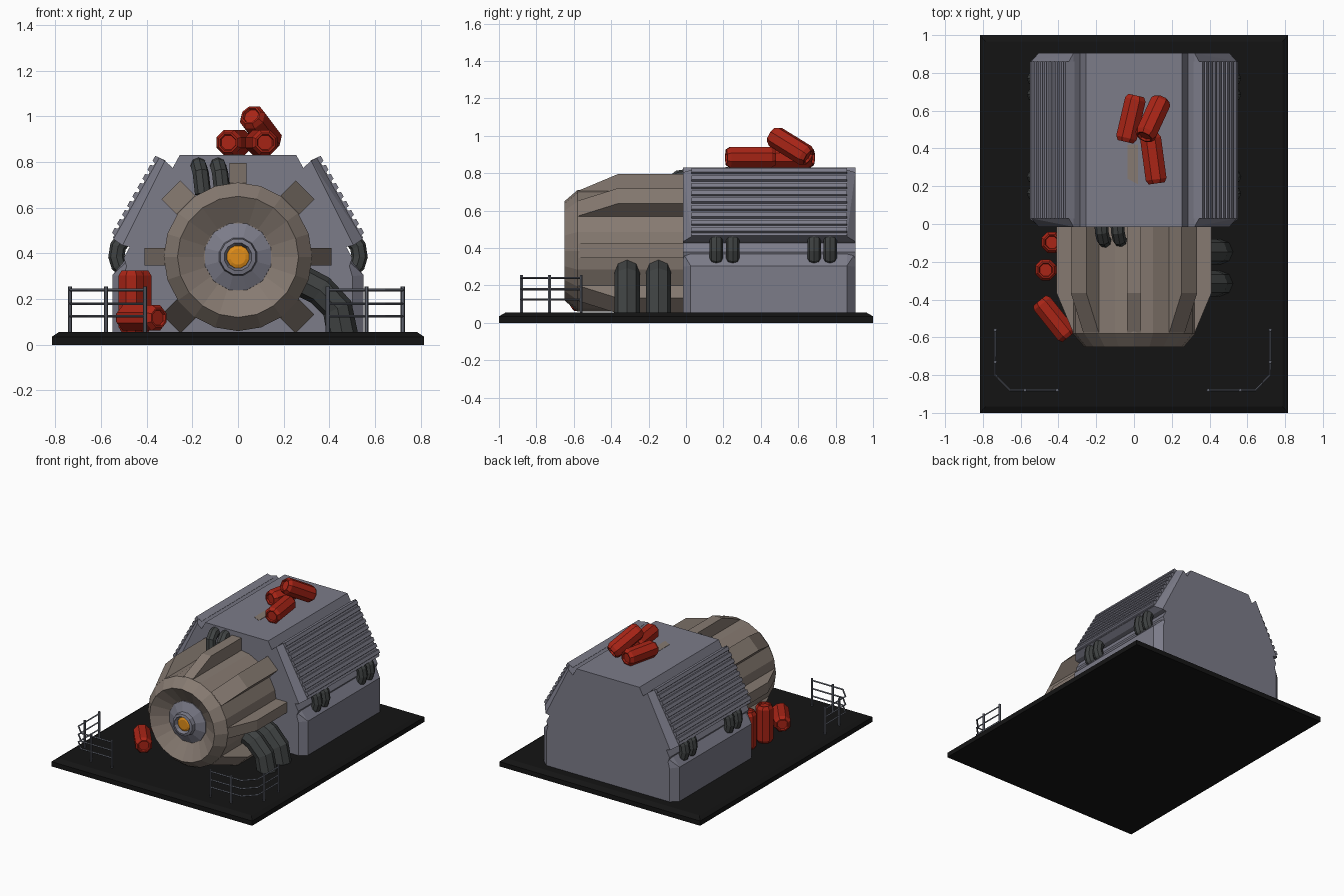
import bpy, bmesh, math
from mathutils import Vector, Matrix

if "Cube" in bpy.data.objects:
    bpy.data.objects.remove(bpy.data.objects["Cube"])


def material(name, col):
    m = bpy.data.materials.new(name)
    m.diffuse_color = (*col, 1)
    m.use_nodes = True
    m.node_tree.nodes["Principled BSDF"].inputs["Base Color"].default_value = m.diffuse_color
    return m


STEEL = material("blue_steel", (0.20, 0.20, 0.25))
BROWN = material("drum_brown", (0.24, 0.195, 0.165))
BLACK = material("base_black", (0.007, 0.007, 0.007))
RUBBER = material("hose_dark", (0.05, 0.055, 0.055))
RED = material("canister_red", (0.40, 0.018, 0.008))
ORANGE = material("lamp_orange", (0.75, 0.27, 0.01))
RAIL = material("rail_steel", (0.12, 0.13, 0.16))


def finish(bm, name, mat):
    bmesh.ops.recalc_face_normals(bm, faces=bm.faces)
    me = bpy.data.meshes.new(name)
    bm.to_mesh(me)
    bm.free()
    me.materials.append(mat)
    ob = bpy.data.objects.new(name, me)
    bpy.context.collection.objects.link(ob)
    return ob


def hull(name, pts, mat):
    """Convex solid around the given points."""
    bm = bmesh.new()
    for p in pts:
        bm.verts.new(p)
    bmesh.ops.convex_hull(bm, input=bm.verts)
    bmesh.ops.dissolve_limit(bm, angle_limit=0.01, verts=bm.verts, edges=bm.edges)
    return finish(bm, name, mat)


def prism(name, profile, y0, y1, mat):
    """Extrude an x-z outline along y."""
    bm = bmesh.new()
    f = bm.faces.new([bm.verts.new((x, y0, z)) for x, z in profile])
    ext = bmesh.ops.extrude_face_region(bm, geom=[f])["geom"]
    bmesh.ops.translate(bm, vec=(0, y1 - y0, 0),
                        verts=[v for v in ext if isinstance(v, bmesh.types.BMVert)])
    return finish(bm, name, mat)


def lathe(name, profile, sides, origin, axis, mat, turn=0.0):
    """Revolve (radius, height) points about an axis."""
    bm = bmesh.new()
    rings = [[bm.verts.new((r * math.cos(turn + math.tau * i / sides),
                            r * math.sin(turn + math.tau * i / sides), h))
              for i in range(sides)] for r, h in profile]
    for a, b in zip(rings, rings[1:]):
        for i in range(sides):
            j = (i + 1) % sides
            bm.faces.new((a[i], a[j], b[j], b[i]))
    bm.faces.new(rings[0])
    bm.faces.new(rings[-1])
    rot = Vector(axis).to_track_quat('Z', 'Y').to_matrix().to_4x4()
    bm.transform(Matrix.Translation(origin) @ rot)
    return finish(bm, name, mat)


def tube(name, pts, r, mat, res=2):
    """Faceted pipe along a polyline."""
    cu = bpy.data.curves.new(name, 'CURVE')
    cu.dimensions = '3D'
    cu.bevel_depth, cu.bevel_resolution, cu.use_fill_caps = r, res, True
    sp = cu.splines.new('POLY')
    sp.points.add(len(pts) - 1)
    for p, c in zip(sp.points, pts):
        p.co = (*c, 1)
    sp.use_smooth = False
    tmp = bpy.data.objects.new(name + "_path", cu)
    bpy.context.collection.objects.link(tmp)
    bpy.context.view_layer.update()
    me = bpy.data.meshes.new_from_object(tmp.evaluated_get(bpy.context.evaluated_depsgraph_get()))
    bpy.data.objects.remove(tmp)
    me.materials.clear()
    me.materials.append(mat)
    ob = bpy.data.objects.new(name, me)
    bpy.context.collection.objects.link(ob)


# base plate with chamfered top edge
hull("base_plate", [(sx * x, sy * y, z) for sx in (-1, 1) for sy in (-1, 1)
                    for x, y, z in ((.815, 1, 0), (.815, 1, .035), (.785, .965, .055))], BLACK)

# hexagonal housing
half = [(.255, .83), (.50, .38), (.385, .05)]
prism("housing", half + [(-x, z) for x, z in reversed(half)], -.015, .905, STEEL)

# side blocks, ribbed panels and small side hoses
N = 9
for s, side in ((-1, "left"), (1, "right")):
    inner = [(.36, .05), (.50, .05), (.50, .30), (.48, .37)]
    outer = [(.55, .05), (.55, .305)]
    hull(f"side_block_{side}",
         [(s * x, y, z) for x, z in inner for y in (-.015, .905)] +
         [(s * x, y, z) for x, z in outer for y in (.025, .86)] +
         [(s * .495, y, .37) for y in (.025, .86)], STEEL)
    hull(f"panel_frame_{side}",
         [(s * x, y, z) for x, z in ((.275, .765), (.32, .805), (.505, .435), (.46, .425)) for y in (-.015, .905)] +
         [(s * x, y, z) for x, z in ((.345, .818), (.545, .462)) for y in (.03, .86)], STEEL)
    top, low, n = Vector((.36, .83)), Vector((.56, .475)), Vector((.874, .486))
    ribs = [top - n * .05]
    for i in range(N):
        ribs += [top.lerp(low, (i + .08) / N), top.lerp(low, (i + .62) / N),
                 top.lerp(low, (i + .7) / N) - n * .014, top.lerp(low, (i + 1) / N) - n * .014]
    ribs.append(low - n * .05)
    prism(f"panel_ribs_{side}", [(s * p.x, p.y) for p in ribs], .03, .86, STEEL)
    for k, y in enumerate((.162, .25, .685, .77)):
        tube(f"side_hose_{side}_{k}", [(s * x, y, z) for x, z in
             ((.495, .47), (.525, .43), (.532, .385), (.522, .35), (.475, .315))], .036, RUBBER)

# drum with dished front
C = Vector((0, 0, .385))
FRONT = (0, -1, 0)
lathe("drum", [(.325, -.1), (.325, .58), (.265, .65), (.15, .58)], 20, C, FRONT, BROWN)
for i in range(8):
    if i == 6:
        continue
    a = i * math.pi / 4
    d, t = Vector((math.cos(a), 0, math.sin(a))), Vector((-math.sin(a), 0, math.cos(a)))
    w, R = (.058, .415) if i % 2 else (.038, .41)
    hull(f"drum_fin_{i}", [C + d * r + t * k * w + Vector((0, y, 0)) for k in (-1, 1)
         for r, y in ((.28, .05), (R, .05), (R, -.365), (.322, -.575), (.28, -.575))], BROWN)
hull("roof_wedge", [(x, y, z) for x, y in ((-.035, .42), (.022, .42), (.022, .21), (-.035, .24))
                    for z in (.80, .832)], BROWN)

# nozzle and lamp in the dish
lathe("nozzle", [(.152, .56), (.15, .585), (.085, .615), (.08, .645), (.062, .65), (.05, .62)],
      12, C, FRONT, STEEL, math.pi / 12)
lathe("lamp", [(.054, .60), (.05, .628), (.035, .634)], 12, C, FRONT, ORANGE, math.pi / 12)

# large ground hoses and upper hoses
for k, y in enumerate((-.315, -.147)):
    tube(f"ground_hose_{k}", [(x, y, z) for x, z in
         ((.26, .29), (.36, .238), (.435, .16), (.458, .04))], .068, RUBBER)
for k, x in enumerate((-.175, -.09)):
    tube(f"upper_hose_{k}", [(x, .03, .79), (x + .004, -.04, .78), (x + .012, -.08, .75),
                             (x + .022, -.09, .66)], .036, RUBBER)

# canisters, given by the two end centres
ends = [((-.045, .435, .885), (.012, .68, .885)), ((.12, .215, .885), (.085, .475, .885)),
        ((.055, .46, 1.005), (.145, .655, .885)), ((-.435, -.097, .055), (-.435, -.097, .325)),
        ((-.467, -.243, .055), (-.467, -.243, .325)), ((-.50, -.405, .118), (-.345, -.598, .118))]
for k, (a, b) in enumerate(ends):
    a, b = Vector(a), Vector(b)
    L = (b - a).length
    cap = [(.034, .012), (.038, 0), (.046, 0), (.06, .022)]
    lathe(f"canister_{k}", cap + [(r, L - h) for r, h in reversed(cap)], 8, a, b - a, RED, math.pi / 8)

# corner railings
for s, side in ((-1, "left"), (1, "right")):
    path = [(.728, -.56), (.728, -.80), (.65, -.88), (.40, -.88)]
    P = lambda p, z: (s * p[0] - .007, p[1], z)
    for k, z in enumerate((.125, .18, .24)):
        tube(f"rail_{side}_{k}", [P(p, z) for p in path], .006, RAIL, 0)
    for k, p in enumerate((path[0], (.728, -.73), (.57, -.88), path[3])):
        tube(f"rail_post_{side}_{k}", [P(p, .05), P(p, .255)], .009, RAIL, 1)
